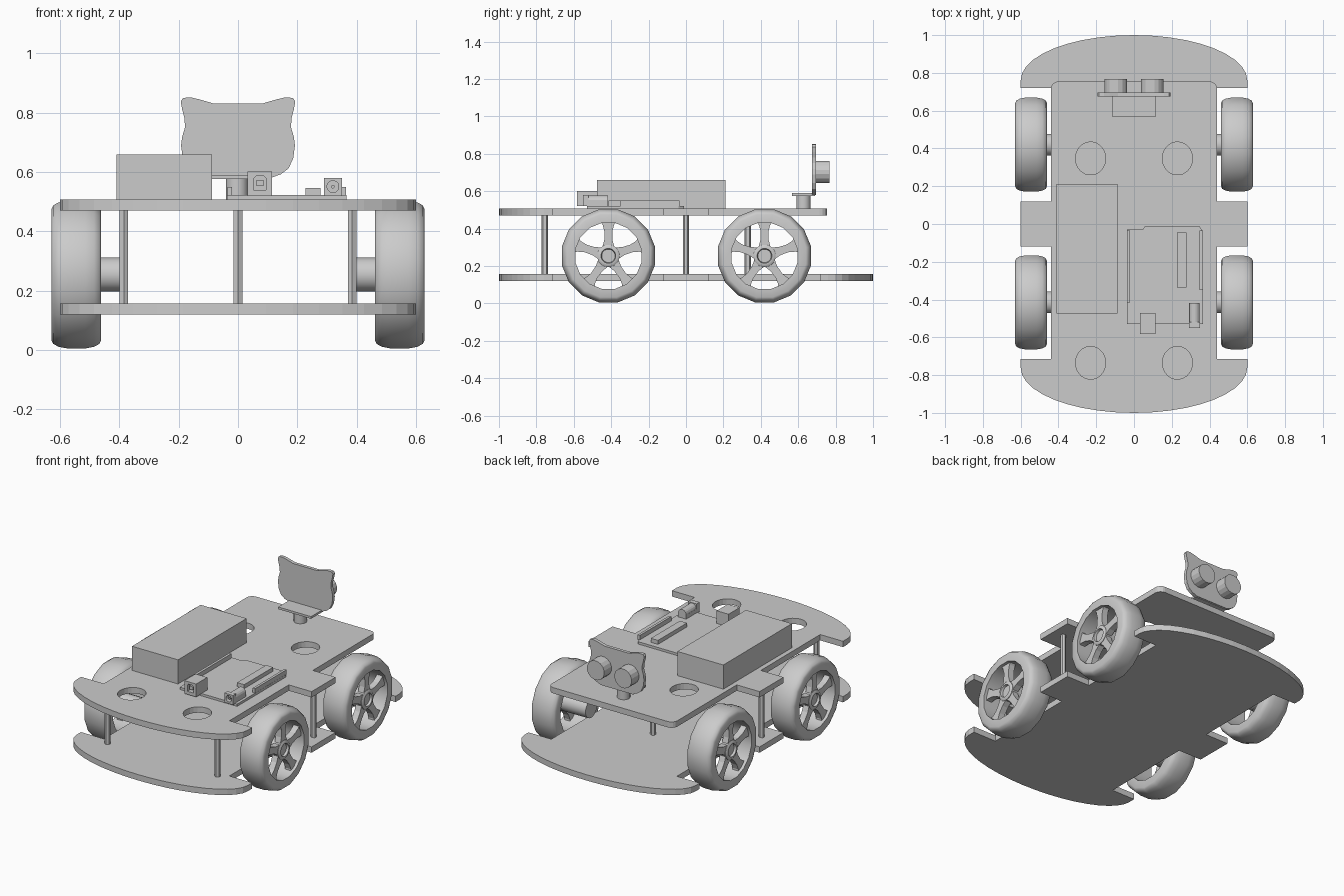
import bpy, bmesh
from math import pi, sin, cos, radians
from mathutils import Matrix, Vector

if "Cube" in bpy.data.objects:
    bpy.data.objects.remove(bpy.data.objects["Cube"])

grey = bpy.data.materials.new("plain grey")
grey.diffuse_color = (0.6, 0.6, 0.6, 1)
grey.use_nodes = True
grey.node_tree.nodes["Principled BSDF"].inputs["Base Color"].default_value = grey.diffuse_color


def add(name, mesh):
    mesh.materials.clear()
    mesh.materials.append(grey)
    ob = bpy.data.objects.new(name, mesh)
    bpy.context.collection.objects.link(ob)
    return ob


def box(name, x, y, z):
    bm = bmesh.new()
    bmesh.ops.create_cube(bm, size=1)
    for v in bm.verts:
        v.co = [(r[0] + r[1]) / 2 + c * (r[1] - r[0]) for r, c in zip((x, y, z), v.co)]
    me = bpy.data.meshes.new(name)
    bm.to_mesh(me)
    bm.free()
    return add(name, me)


def prism(name, loops, lo, hi, axis="Z"):
    """Outline (plus hole loops) filled and extruded along an axis."""
    cu = bpy.data.curves.new(name, "CURVE")
    cu.dimensions, cu.fill_mode, cu.extrude = "2D", "BOTH", (hi - lo) / 2
    for loop in loops:
        sp = cu.splines.new("POLY")
        sp.points.add(len(loop) - 1)
        for p, (u, v) in zip(sp.points, loop):
            p.co = (u, v, 0, 1)
        sp.use_cyclic_u, sp.use_smooth = True, False
    tmp = bpy.data.objects.new(name + "_tmp", cu)
    bpy.context.collection.objects.link(tmp)
    dg = bpy.context.evaluated_depsgraph_get()
    me = bpy.data.meshes.new_from_object(tmp.evaluated_get(dg))
    bpy.data.objects.remove(tmp)
    cols = {"Z": ((1, 0, 0), (0, 1, 0), (0, 0, 1)),
            "Y": ((1, 0, 0), (0, 0, 1), (0, -1, 0)),
            "X": ((0, 1, 0), (0, 0, 1), (1, 0, 0))}[axis]
    rot = Matrix(cols).transposed().to_4x4()
    off = Vector((0, 0, 0))
    off["XYZ".index(axis)] = (lo + hi) / 2
    me.transform(Matrix.Translation(off) @ rot)
    return add(name, me)


def ring(u, v, r, n=24, rv=None):
    return [(u + r * cos(2 * pi * (i + .5) / n), v + (rv or r) * sin(2 * pi * (i + .5) / n))
            for i in range(n)]


def smooth(ob, angle=40):
    bpy.ops.object.select_all(action="DESELECT")
    ob.select_set(True)
    bpy.context.view_layer.objects.active = ob
    bpy.ops.object.shade_smooth_by_angle(angle=radians(angle))


def lathe(name, profile, centre, n):
    """Closed (x, radius) profile turned about an x-parallel axis."""
    bm = bmesh.new()
    cx, cy, cz = centre
    rings = [[bm.verts.new((cx + x, cy + r * cos(2 * pi * (i + .5) / n), cz + r * sin(2 * pi * (i + .5) / n)))
              for x, r in profile] for i in range(n)]
    m = len(profile)
    for i in range(n):
        a, b = rings[i], rings[(i + 1) % n]
        for j in range(m):
            k = (j + 1) % m
            bm.faces.new((a[j], a[k], b[k], b[j]))
    bmesh.ops.recalc_face_normals(bm, faces=bm.faces)
    me = bpy.data.meshes.new(name)
    bm.to_mesh(me)
    bm.free()
    ob = add(name, me)
    smooth(ob)
    return ob


# chassis plates: elliptical ends, wheel notches and side tabs
def arc(sign, n=20):
    return [(0.6 * cos(pi * i / n), sign * (0.76 + 0.24 * sin(pi * i / n))) for i in range(n + 1)]


right_rear = [(0.6, -0.715), (0.44, -0.715), (0.44, -0.12), (0.6, -0.12), (0.6, 0.12), (0.44, 0.12)]
left_rear = [(-x, y) for x, y in reversed(right_rear)]
front_end = [(0.44, 0.72), (0.6, 0.72)] + arc(1) + [(-0.6, 0.72), (-0.44, 0.72)]
rear_end = list(reversed(arc(-1)))
prism("lower_plate", [right_rear + front_end + left_rear + rear_end], 0.12, 0.157)

corner = [(0.40 + 0.04 * cos(a * pi / 8), 0.715 + 0.04 * sin(a * pi / 8)) for a in range(5)]
nose = corner + [(-x, y) for x, y in reversed(corner)]
holes = [ring(sx * 0.23, y, 0.08, 24, 0.087) for sx in (-1, 1) for y in (0.347, -0.735)]
prism("upper_plate", [right_rear + nose + left_rear + rear_end] + holes, 0.47, 0.507)

# spacer posts between the plates
for i, (x, y) in enumerate([(-0.385, -0.755), (0.385, -0.755), (-0.53, 0), (0.53, 0), (0, 0.33)]):
    prism(f"spacer_post_{i}", [ring(x, y, 0.017, 6)], 0.15, 0.475)

# wheels: tyre with rim, five flared spokes, hub and axle
WZ, WX = 0.2545, 0.545
half = [(0.084, 0.18), (0.084, 0.225), (0.078, 0.238), (0.06, 0.248), (0.03, 0.254)]
tyre = half + [(-x, r) for x, r in reversed(half)]
spoke = [(-0.034, 0.04), (-0.022, 0.085), (-0.021, 0.13), (-0.03, 0.165), (-0.045, 0.185)]
spoke += [(-u, v) for u, v in reversed(spoke)]
for s, side in ((-1, "left"), (1, "right")):
    for y, end in ((-0.415, "front"), (0.42, "back")):
        tag = f"{side}_{end}"
        lathe(f"tyre_{tag}", [(s * x, r) for x, r in tyre], (s * WX, y, WZ), 16)
        for k in range(5):
            a = 2 * pi * k / 5
            pts = [(y + u * cos(a) - v * sin(a), WZ + u * sin(a) + v * cos(a)) for u, v in spoke]
            lo, hi = sorted((s * (WX + 0.025), s * (WX + 0.065)))
            prism(f"spoke_{tag}_{k}", [pts], lo, hi, "X")
        lathe(f"hub_{tag}", [(s * x, r) for x, r in
              [(0.0, 0.06), (0.068, 0.06), (0.074, 0.052), (0.074, 0.04), (0.055, 0.036), (0.0, 0.036)]],
              (s * WX, y, WZ), 16)
        lo, hi = sorted((s * 0.37, s * (WX + 0.06)))
        prism(f"axle_pin_{tag}", [ring(y, WZ, 0.036, 16)], lo, hi, "X")
        lo, hi = sorted((s * 0.37, s * (WX + 0.01)))
        smooth(prism(f"motor_axle_{tag}", [ring(y, WZ, 0.058, 16)], lo, hi, "X"))

# battery box
box("battery_box", (-0.41, -0.088), (-0.475, 0.212), (0.505, 0.66))

# controller board with headers, chip and sockets
prism("circuit_board", [[(-0.037, -0.53), (0.365, -0.53), (0.365, -0.04), (0.345, -0.01),
                         (0.06, -0.01), (0.045, -0.03), (-0.037, -0.03)]], 0.505, 0.522)
box("left_header", (-0.036, -0.02), (-0.415, -0.035), (0.52, 0.55))
box("right_header", (0.348, 0.364), (-0.35, -0.035), (0.52, 0.55))
box("main_chip", (0.228, 0.278), (-0.335, -0.045), (0.52, 0.547))

sq = lambda x0, x1, z0, z1: [(x0, z0), (x1, z0), (x1, z1), (x0, z1)]
port_hole = [(0.053, 0.54), (0.095, 0.54), (0.095, 0.578), (0.087, 0.587), (0.061, 0.587), (0.053, 0.578)]
prism("data_socket_shell", [sq(0.032, 0.115, 0.52, 0.602), port_hole], -0.583, -0.5, "Y")
box("data_socket_back", (0.032, 0.115), (-0.5, -0.472), (0.52, 0.602))
box("data_socket_tongue", (0.062, 0.086), (-0.575, -0.495), (0.553, 0.573))

prism("power_jack_front", [sq(0.29, 0.35, 0.52, 0.58), ring(0.32, 0.551, 0.02, 16)], -0.55, -0.52, "Y")
prism("power_jack_barrel", [ring(0.32, 0.549, 0.028, 16)], -0.522, -0.418, "Y")
box("power_jack_base", (0.292, 0.348), (-0.522, -0.418), (0.52, 0.547))
prism("power_jack_pin", [ring(0.32, 0.551, 0.006, 8)], -0.545, -0.515, "Y")

# sensor head: pedestal, bracket, eared face plate, two eyes
smooth(prism("pedestal", [ring(-0.003, 0.628, 0.038, 16)], 0.505, 0.578))
box("head_bracket", (-0.115, 0.115), (0.567, 0.69), (0.576, 0.59))
side = [(0.11, 0.58), (0.145, 0.593), (0.17, 0.612), (0.186, 0.645), (0.192, 0.69), (0.188, 0.72),
        (0.179, 0.75), (0.18, 0.78), (0.188, 0.81), (0.193, 0.838), (0.185, 0.85), (0.16, 0.852),
        (0.13, 0.845), (0.085, 0.832)]
prism("face_plate", [side + [(-x, z) for x, z in reversed(side)]], 0.674, 0.695, "Y")
for s, n in ((-1, "left"), (1, "right")):
    prism(f"{n}_eye", [ring(s * 0.096, 0.703, 0.061, 16)], 0.69, 0.768, "Y")
